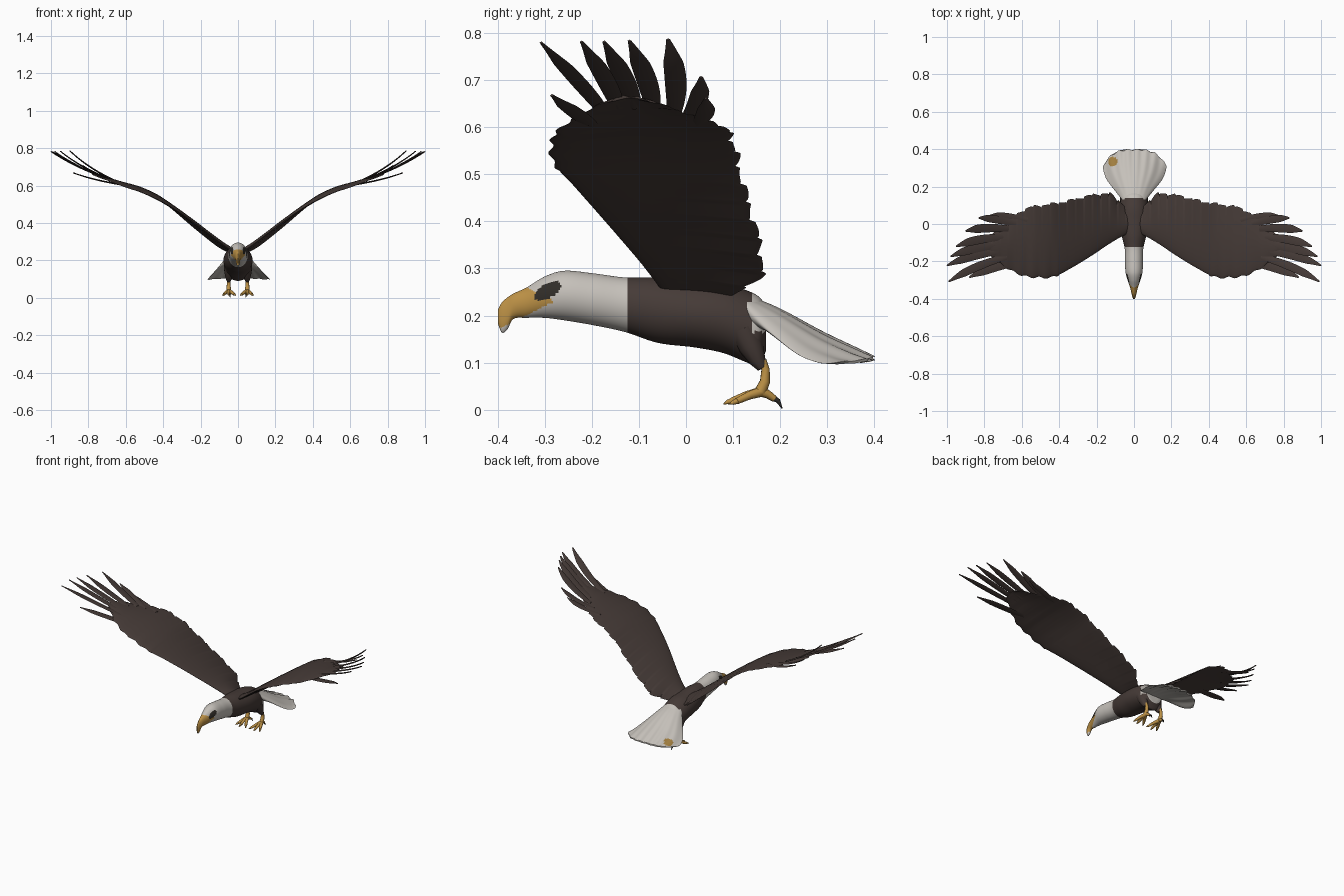
import bpy, bmesh, math
from mathutils import Vector

if "Cube" in bpy.data.objects:
    bpy.data.objects.remove(bpy.data.objects["Cube"])


def material(name, rgb):
    m = bpy.data.materials.new(name)
    m.use_nodes = True
    m.diffuse_color = (*rgb, 1)
    m.node_tree.nodes["Principled BSDF"].inputs["Base Color"].default_value = (*rgb, 1)
    return m


BROWN = material("dark brown feathers", (0.06, 0.043, 0.038))
WHITE = material("pale feathers", (0.56, 0.53, 0.49))
YELLOW = material("beak yellow", (0.50, 0.28, 0.06))
OCHRE = material("ochre", (0.36, 0.21, 0.05))
DARK = material("eye and claw dark", (0.03, 0.026, 0.021))


def sample(table, t):
    """Smoothly interpolate the rows of a table whose first column is the key."""
    n = len(table) - 1
    i = max(j for j in range(n) if j == 0 or table[j][0] <= t)
    a, b = table[i], table[i + 1]
    p, q = table[max(i - 1, 0)], table[min(i + 2, n)]
    h = b[0] - a[0]
    u = (t - a[0]) / h
    out = []
    for k in range(1, len(a)):
        ma = (b[k] - p[k]) / (b[0] - p[0]) * h
        mb = (q[k] - a[k]) / (q[0] - a[0]) * h
        out.append(a[k] * (2*u**3 - 3*u**2 + 1) + ma * (u**3 - 2*u**2 + u)
                   + b[k] * (3*u**2 - 2*u**3) + mb * (u**3 - u**2))
    return out


def add_loft(bm, rings):
    """Skin a list of closed rings and cap both ends."""
    vs = [[bm.verts.new(p) for p in r] for r in rings]
    n = len(vs[0])
    for a, b in zip(vs, vs[1:]):
        for j in range(n):
            bm.faces.new((a[j], a[(j + 1) % n], b[(j + 1) % n], b[j]))
    bm.faces.new(vs[0])
    bm.faces.new(vs[-1])


def finish(bm, name, mats, rule=None, mirror=False, angle=40):
    bmesh.ops.recalc_face_normals(bm, faces=bm.faces)
    if rule:
        for f in bm.faces:
            f.material_index = rule(f.calc_center_median(), f.normal)
    me = bpy.data.meshes.new(name)
    bm.to_mesh(me)
    bm.free()
    ob = bpy.data.objects.new(name, me)
    bpy.context.collection.objects.link(ob)
    for m in mats:
        me.materials.append(m)
    bpy.ops.object.select_all(action='DESELECT')
    ob.select_set(True)
    bpy.context.view_layer.objects.active = ob
    bpy.ops.object.shade_smooth_by_angle(angle=math.radians(angle))
    if mirror:
        mod = ob.modifiers.new("mirror", 'MIRROR')
        mod.use_mirror_merge = False


# Body and head: y, top, bottom, half width
BODY = [(-0.40, 0.212, 0.184, 0.004), (-0.392, 0.227, 0.164, 0.008),
        (-0.38, 0.238, 0.170, 0.011), (-0.368, 0.246, 0.192, 0.014),
        (-0.34, 0.259, 0.195, 0.021), (-0.30, 0.283, 0.195, 0.034),
        (-0.26, 0.295, 0.190, 0.045), (-0.20, 0.290, 0.180, 0.048),
        (-0.13, 0.281, 0.165, 0.050), (-0.06, 0.281, 0.142, 0.066),
        (0.02, 0.274, 0.132, 0.077), (0.08, 0.268, 0.120, 0.077),
        (0.13, 0.253, 0.100, 0.072), (0.155, 0.240, 0.092, 0.066),
        (0.17, 0.222, 0.125, 0.050)]


def body_colour(c, n):
    if c.y > -0.125:
        return int(c.y > 0.14 and c.z > 0.165)
    dy, dz = c.y + 0.294, c.z - 0.252
    a, b = dy - 0.3 * dz, dz - 0.3 * dy
    if abs(c.x) > 0.012 and (a / 0.025)**2 + (b / 0.017)**2 < 1:
        return 3
    return 2 if c.y < -0.280 - 2 * abs(c.z - 0.230) else 1


bm = bmesh.new()
rings = []
for i in range(191):
    y = -0.40 + 0.003 * i
    top, bot, w = sample(BODY, y)
    ring = []
    for j in range(56):
        a = math.tau * j / 56
        ring.append((w * math.cos(a), y, (top + bot) / 2 + (top - bot) / 2 * math.sin(a)))
    rings.append(ring)
add_loft(bm, rings)
finish(bm, "body_and_head", [BROWN, WHITE, YELLOW, DARK], body_colour)

# Tail fan: fraction of length, half width, centre height, half thickness, droop
TAIL = [(0, 0.064, 0.208, 0.036, 0.0), (0.25, 0.100, 0.190, 0.026, 0.022),
        (0.6, 0.148, 0.154, 0.011, 0.036), (0.85, 0.166, 0.126, 0.006, 0.026),
        (1, 0.170, 0.108, 0.004, 0.010)]
bm = bmesh.new()
rings = []
N = 64
for i in range(49):
    t = i / 48
    w, zc, th, droop = sample(TAIL, t)
    ring = []
    for j in range(2 * N):
        a = math.pi * j / N
        s = math.cos(a)
        length = 0.268 - 0.02 * s**2 - 0.07 * s**4 + 0.005 * math.sin(s * 22) * t
        ridge = 0.0015 * t * math.sin(s * 22)
        ring.append((0.004 * t + s * w, 0.13 + t * length,
                     zc - droop * s * s + th * math.sin(a) + ridge))
    rings.append(ring)
add_loft(bm, rings)
finish(bm, "tail", [WHITE, OCHRE],
       lambda c, n: int(n.z > 0 and math.hypot(c.x + 0.113, c.y - 0.333) < 0.025))

# Wings: x, height, leading y, trailing y, half thickness, rise of the leading edge
WING = [(0.03, 0.246, -0.05, 0.08, 0.014, 0.02), (0.08, 0.275, -0.075, 0.125, 0.015, 0.03),
        (0.13, 0.310, -0.105, 0.162, 0.015, 0.034), (0.24, 0.396, -0.178, 0.152, 0.014, 0.03),
        (0.34, 0.473, -0.238, 0.127, 0.013, 0.012), (0.43, 0.535, -0.283, 0.110, 0.012, -0.01),
        (0.52, 0.578, -0.286, 0.097, 0.010, -0.016), (0.58, 0.597, -0.280, 0.082, 0.008, -0.016),
        (0.63, 0.612, -0.262, 0.050, 0.007, -0.012), (0.68, 0.628, -0.235, 0.010, 0.006, -0.006),
        (0.73, 0.645, -0.200, -0.03, 0.005, 0.0), (0.775, 0.660, -0.160, -0.08, 0.004, 0.0)]
bm = bmesh.new()
rings = []
C = 16
for i in range(150):
    x = 0.03 + 0.005 * i
    z, lead, trail, th, rise = sample(WING, x)
    # Each trailing feather ends in a small step
    trail += 0.012 * ((x / 0.045) % 1) ** 0.5 - 0.008 + 0.005 * math.sin(x * 61)
    lead += 0.005 * math.sin(x * 90) * (x > 0.4)
    ring = []
    for j in range(2 * C):
        a = math.pi * j / C
        u = 0.5 - 0.5 * math.cos(a)
        profile = th * math.sin(a) * (1.25 - 0.75 * u)
        camber = 0.010 * math.sin(math.pi * u) - 0.004
        ring.append((x, lead + (trail - lead) * u, z + rise * (0.5 - u) + camber + profile))
    rings.append(ring)
add_loft(bm, rings)
finish(bm, "wings", [BROWN], mirror=True)

# Spread flight feathers: base, tip, half width
FEATHERS = [((0.60, -0.20, 0.602), (0.88, -0.285, 0.668), 0.022),
            ((0.68, -0.175, 0.632), (0.99, -0.308, 0.780), 0.020),
            ((0.71, -0.145, 0.642), (1.00, -0.222, 0.782), 0.020),
            ((0.71, -0.110, 0.642), (0.98, -0.174, 0.782), 0.021),
            ((0.70, -0.070, 0.640), (0.95, -0.120, 0.784), 0.021),
            ((0.67, -0.025, 0.632), (0.90, -0.038, 0.787), 0.021),
            ((0.63, 0.000, 0.618), (0.83, 0.032, 0.707), 0.019),
            ((0.57, 0.020, 0.604), (0.78, 0.042, 0.662), 0.018)]
bm = bmesh.new()
for base, tip, w in FEATHERS:
    base, tip = Vector(base), Vector(tip)
    mid = (base + tip) / 2 + Vector((0.025, 0.018, -0.010))
    rings = []
    for i in range(21):
        t = i / 20
        p = base * (1 - t)**2 + mid * 2 * t * (1 - t) + tip * t * t
        d = (mid - base) * (1 - t) + (tip - mid) * t
        side = Vector((-d.y, d.x, 0)).normalized()
        up = d.cross(side).normalized() * (0.005 - 0.002 * t)
        hw = w * (0.75 + 0.35 * math.sin(math.pi * t)) * min(1, 0.15 + 3 * (1 - t)) ** 0.7
        rings.append([p + side * hw, p + up, p - side * hw, p - up])
    add_loft(bm, rings)
finish(bm, "flight_feathers", [BROWN], mirror=True, angle=60)


def add_tube(bm, path, radii, sides=10):
    """Round limb through the path points, one radius each."""
    pts = [Vector(p) for p in path]
    rings = []
    for i, (p, r) in enumerate(zip(pts, radii)):
        d = pts[min(i + 1, len(pts) - 1)] - pts[max(i - 1, 0)]
        u = d.orthogonal().normalized() if not rings else (u - d * u.dot(d) / d.dot(d)).normalized()
        v = d.normalized().cross(u)
        rings.append([p + r * (math.cos(math.tau * k / sides) * u
                               + math.sin(math.tau * k / sides) * v) for k in range(sides)])
    add_loft(bm, rings)


# Feathered thighs
bm = bmesh.new()
add_tube(bm, [(0.045, 0.12, 0.17), (0.047, 0.138, 0.135), (0.049, 0.152, 0.105), (0.05, 0.162, 0.088)],
         [0.032, 0.027, 0.018, 0.010])
finish(bm, "thighs", [BROWN], mirror=True)

# Legs, front toes with pale claws, and a hind toe with a dark claw
legs, claws = bmesh.new(), bmesh.new()
add_tube(legs, [(0.05, 0.163, 0.105), (0.05, 0.169, 0.085), (0.05, 0.168, 0.06), (0.05, 0.158, 0.038)],
         [0.008, 0.009, 0.011, 0.013])
ankle = Vector((0.05, 0.16, 0.038))
for tip in [(0.02, 0.105, 0.018), (0.05, 0.098, 0.019), (0.075, 0.108, 0.018), (0.045, 0.188, 0.023)]:
    tip = Vector(tip)
    knuckle = (ankle + tip) / 2 + Vector((0, 0, 0.002))
    add_tube(legs, [ankle, knuckle, tip], [0.011, 0.009, 0.007])
    d = (tip - ankle).normalized()
    hind = tip.y > ankle.y
    end = tip + d * 0.019
    end.z = 0.002 if hind else 0.012
    add_tube(claws if hind else legs, [tip - d * 0.003, tip + d * 0.009, end], [0.0065, 0.005, 0.001], 8)
finish(legs, "legs_and_toes", [YELLOW], mirror=True, angle=60)
finish(claws, "hind_claws", [DARK], mirror=True, angle=60)
